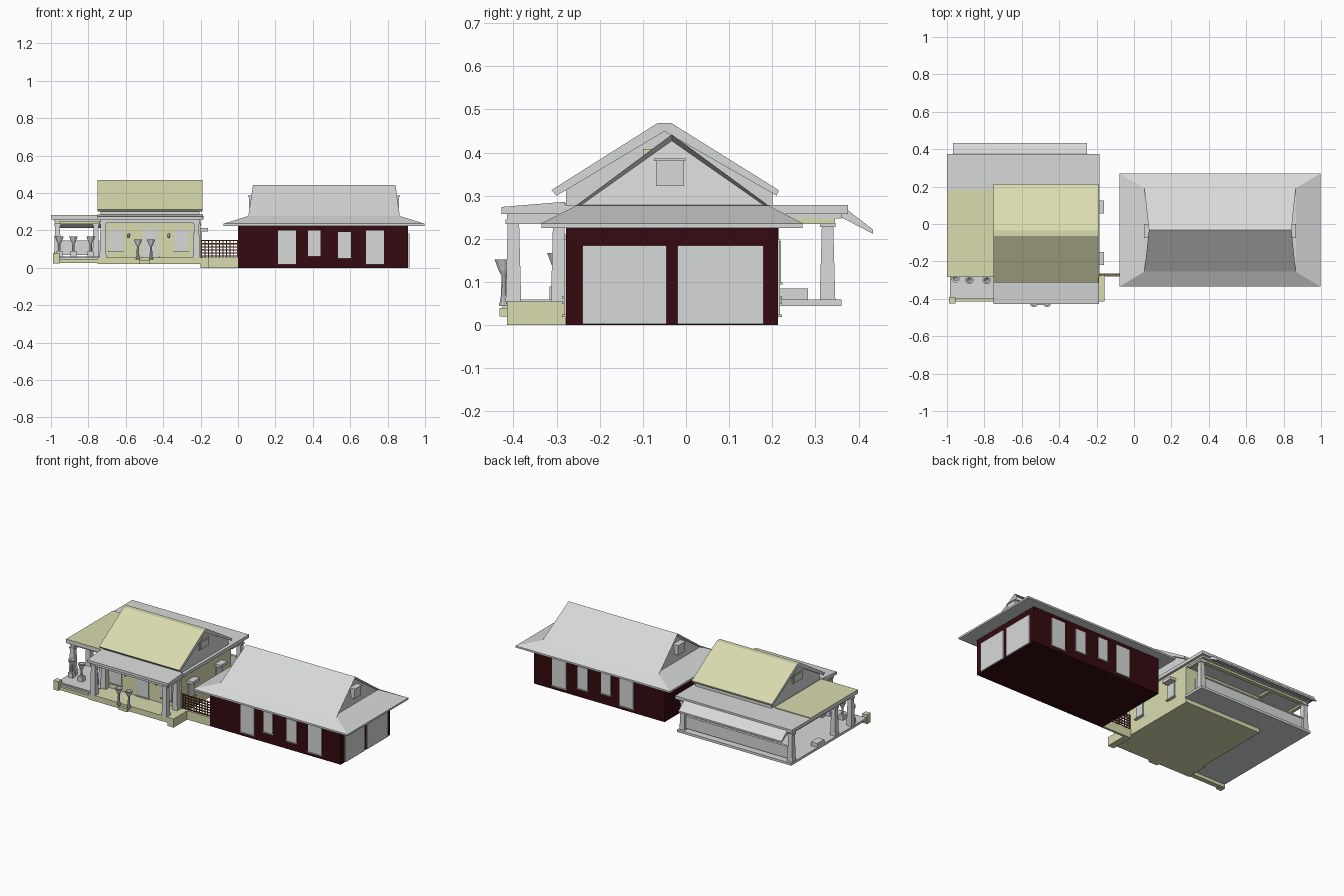
import bpy, bmesh, math

if "Cube" in bpy.data.objects:
    bpy.data.objects.remove(bpy.data.objects["Cube"])


def mat(name, c):
    m = bpy.data.materials.new(name)
    m.diffuse_color = (*c, 1)
    m.use_nodes = True
    m.node_tree.nodes["Principled BSDF"].inputs["Base Color"].default_value = m.diffuse_color
    return m


GREY = mat("light grey", (0.68, 0.70, 0.69))
YELLOW = mat("pale yellow", (0.70, 0.71, 0.43))
MAROON = mat("dark maroon", (0.035, 0.003, 0.005))
BROWN = mat("lattice brown", (0.13, 0.035, 0.018))


def finish(name, bm, *mats):
    bmesh.ops.recalc_face_normals(bm, faces=bm.faces)
    me = bpy.data.meshes.new(name)
    bm.to_mesh(me)
    bm.free()
    for m in mats:
        me.materials.append(m)
    ob = bpy.data.objects.new(name, me)
    bpy.context.collection.objects.link(ob)
    return ob


def box(name, x0, x1, y0, y1, z0, z1, m):
    bm = bmesh.new()
    bmesh.ops.create_cube(bm, size=1)
    for v in bm.verts:
        v.co = ((x0 + x1) / 2 + v.co.x * (x1 - x0), (y0 + y1) / 2 + v.co.y * (y1 - y0),
                (z0 + z1) / 2 + v.co.z * (z1 - z0))
    return finish(name, bm, m)


def prism(name, yz, x0, x1, *mats):
    """Extrude a y-z profile along x."""
    bm = bmesh.new()
    f = bm.faces.new([bm.verts.new((x0, y, z)) for y, z in yz])
    r = bmesh.ops.extrude_face_region(bm, geom=[f])
    for v in r["geom"]:
        if isinstance(v, bmesh.types.BMVert):
            v.co.x = x1
    return finish(name, bm, *mats)


def lathe(name, x, y, prof, m, n=10):
    bm = bmesh.new()
    rings = [[bm.verts.new((x + r * math.cos(i * math.tau / n), y + r * math.sin(i * math.tau / n), z))
              for i in range(n)] for r, z in prof]
    for a, b in zip(rings, rings[1:]):
        for i in range(n):
            bm.faces.new((a[i], a[(i + 1) % n], b[(i + 1) % n], b[i]))
    bm.faces.new(rings[0])
    bm.faces.new(rings[-1])
    return finish(name, bm, m)


def column(name, x, y, z0, z1):
    """Tapered square post with a cap and a foot."""
    bm = bmesh.new()
    q = [(-1, -1), (1, -1), (1, 1), (-1, 1)]
    lo, hi = ([bm.verts.new((x + a * r, y + b * r, z)) for a, b in q] for r, z in ((.018, z0), (.013, z1)))
    for i in range(4):
        j = (i + 1) % 4
        bm.faces.new((lo[i], lo[j], hi[j], hi[i]))
    bm.faces.new(lo)
    bm.faces.new(hi)
    finish(name, bm, GREY)
    box(name + "_cap", x - .018, x + .018, y - .018, y + .018, z1 - .01, z1, GREY)


def urn(x, y, z):
    lathe("urn", x, y, [(.012, z), (.007, z + .025), (.006, z + .07), (.012, z + .08), (.02, z + .1),
                        (.023, z + .107), (.014, z + .107), (.005, z + .09)], GREY)


def window(name, x0, x1, y, z0, z1, s):
    """Pane with lintel and sill on a wall facing s along y."""
    a, b = sorted((y, y + s * .005))
    box(name, x0, x1, a, b, z0, z1, GREY)
    a, b = sorted((y, y + s * .009))
    box(name + "_sill", x0 - .004, x1 + .004, a, b, z0 - .006, z0, GREY)


# ---------- garage ----------
box("garage_walls", 0, .91, -.278, .213, 0, .23, MAROON)
for y0, y1 in ((-.24, -.045), (-.02, .18)):
    box("garage_door", .905, .918, y0, y1, .003, .185, GREY)
for s, y in ((-1, -.278), (1, .213)):
    for x0, x1, z0, z1 in ((.215, .31, .025, .2), (.375, .44, .068, .2), (.535, .605, .055, .193), (.685, .78, .025, .2)):
        window("garage_window", x0, x1, y, z0, z1, s)

# garage roof: flared hip skirt with a gable on top
bm = bmesh.new()


def ring(x0, x1, y0, y1, z):
    return [bm.verts.new(p) for p in ((x0, y0, z), (x1, y0, z), (x1, y1, z), (x0, y1, z))]


r0 = ring(-.077, .998, -.335, .27, .225)
r1 = ring(-.077, .998, -.335, .27, .236)
r2 = ring(.055, .865, -.255, .192, .277)
ra, rb = bm.verts.new((.08, -.033, .442)), bm.verts.new((.842, -.033, .442))
bm.faces.new(r0)
for a, b in ((r0, r1), (r1, r2)):
    for i in range(4):
        j = (i + 1) % 4
        bm.faces.new((a[i], a[j], b[j], b[i]))
bm.faces.new((r2[0], r2[1], rb, ra))
bm.faces.new((r2[2], r2[3], ra, rb))
ends = [bm.faces.new((r2[1], r2[2], rb)), bm.faces.new((r2[3], r2[0], ra))]
bmesh.ops.recalc_face_normals(bm, faces=bm.faces)
bmesh.ops.inset_individual(bm, faces=ends, thickness=.012, depth=-.02)
finish("garage_roof", bm, GREY)
for x0, x1 in ((.83, .862), (.058, .09)):
    box("garage_gable_vent", x0, x1, -.07, -.005, .322, .382, GREY)
    box("garage_vent_hood", x0 - .004, x1 + .004, -.074, -.001, .38, .386, GREY)

# ---------- house body and floors ----------
box("house_body", -.735, -.2, -.278, .215, .02, .27, YELLOW)
box("front_porch_base", -.75, -.158, -.415, -.278, .02, .055, YELLOW)
box("west_front_base", -.985, -.75, -.415, -.385, .025, .045, YELLOW)
box("west_corner_pier", -.99, -.955, -.425, -.39, .022, .08, YELLOW)
box("front_step", -.53, -.47, -.432, -.41, .02, .04, YELLOW)
box("west_porch_floor", -.985, -.735, -.39, .36, .045, .06, GREY)
box("back_porch_floor", -.735, -.19, .215, .36, .045, .06, GREY)
box("west_side_beam", -.985, -.75, -.4, -.385, .045, .055, GREY)

# ---------- flat roofs ----------
box("main_flat_roof", -1, -.185, -.283, .375, .258, .278, GREY)
box("main_roof_soffit", -.985, -.2, -.27, .36, .247, .26, GREY)
prism("west_roof_sheet", [(-.283, .278), (.185, .278), (.185, .283), (-.283, .283)], -1, -.745, YELLOW)
prism("front_porch_roof", [(-.428, .258), (-.428, .274), (-.28, .286), (-.28, .258)], -.752, -.188, GREY)
box("front_porch_beam", -.735, -.205, -.415, -.385, .24, .259, GREY)
for y0, y1 in ((-.41, -.28), (.23, .345)):
    for x in (-.735, -.22):
        box("porch_side_beam", x, x + .018, y0, y1, .235, .258, YELLOW if y0 > 0 else GREY)
box("back_beam", -.97, -.205, .318, .343, .235, .25, YELLOW)
box("west_beam", -.975, -.955, -.27, .34, .235, .25, YELLOW)
# sloping awning along the back
prism("back_awning", [(.36, .25), (.36, .278), (.433, .222), (.433, .212)], -.968, -.25, GREY)

# ---------- steep gable ----------
prism("gable_wall", [(-.278, .25), (-.278, .315), (-.05, .452), (.2, .315), (.2, .25)], -.735, -.205, GREY)
roof = prism("gable_roof", [(-.312, .313), (-.065, .469), (-.035, .469), (.215, .313), (.21, .3),
                            (-.05, .449), (-.3, .3)], -.75, -.19, YELLOW, GREY)
for p in roof.data.polygons:
    if abs(p.normal.x) > .9:
        p.material_index = 1
for x0, x1 in ((-.21, -.198), (-.742, -.73)):
    box("gable_window", x0, x1, -.1, -.005, .355, .408, YELLOW)
    box("gable_window_pane", x0 - .002, x1 + .002, -.09, -.015, .362, .4, GREY)

# ---------- columns and rails ----------
for x in (-.722, -.222):
    column("front_column", x, -.4, .055, .245)
    column("wall_column", x, -.295, .055, .25)
for x, y in ((-.965, -.262), (-.965, -.1), (-.965, .328), (-.215, .328), (-.76, -.262)):
    column("porch_column", x, y, .06, .237)
box("back_rail_panel", -.95, -.23, .325, .331, .068, .138, GREY)
box("back_rail_top", -.95, -.23, .32, .336, .138, .146, GREY)
box("bench", -.73, -.4, .215, .283, .06, .085, GREY)
box("west_plinth", -.985, -.94, .03, .1, .06, .085, GREY)

# ---------- urns ----------
for x in (-.535, -.465):
    urn(x, -.422, .045)
for x, y in ((-.955, -.29), (-.88, -.3), (-.788, -.3)):
    urn(x, y, .06)
    box("urn_plinth", x - .016, x + .016, y - .016, y + .016, .06, .09, GREY)

# ---------- windows and doors ----------
for x0, x1 in ((-.69, -.615), (-.34, -.265)):
    window("front_window", x0, x1, -.278, .09, .205, -1)
    window("back_window", x0, x1, .215, .1, .195, 1)
window("front_door", -.51, -.425, -.278, .062, .21, -1)
for x in (-.585, -.37):
    lathe("wall_lamp", x, -.288, [(.003, .16), (.007, .168), (.007, .178), (.003, .184)], GREY, 6)
for y0, y1 in ((-.22, -.15), (.055, .125)):
    box("side_window", -.2, -.193, y0 + .006, y1 - .006, .1, .19, GREY)
    box("side_window_sill", -.2, -.185, y0, y1, .092, .1, GREY)
    box("side_window_awning", -.2, -.16, y0, y1, .195, .212, GREY)

# ---------- lattice fence between house and garage ----------
box("fence_base", -.2, 0, -.28, -.265, 0, .055, YELLOW)
box("fence_base_return", -.2, -.158, -.415, -.265, 0, .05, YELLOW)
for i in range(6):
    z = .06 + i * .0165
    box("fence_rail", -.2, 0, -.275, -.27, z, z + .006, BROWN)
for i in range(11):
    x = -.198 + i * .0192
    box("fence_slat", x, x + .005, -.272, -.268, .055, .15, BROWN)
